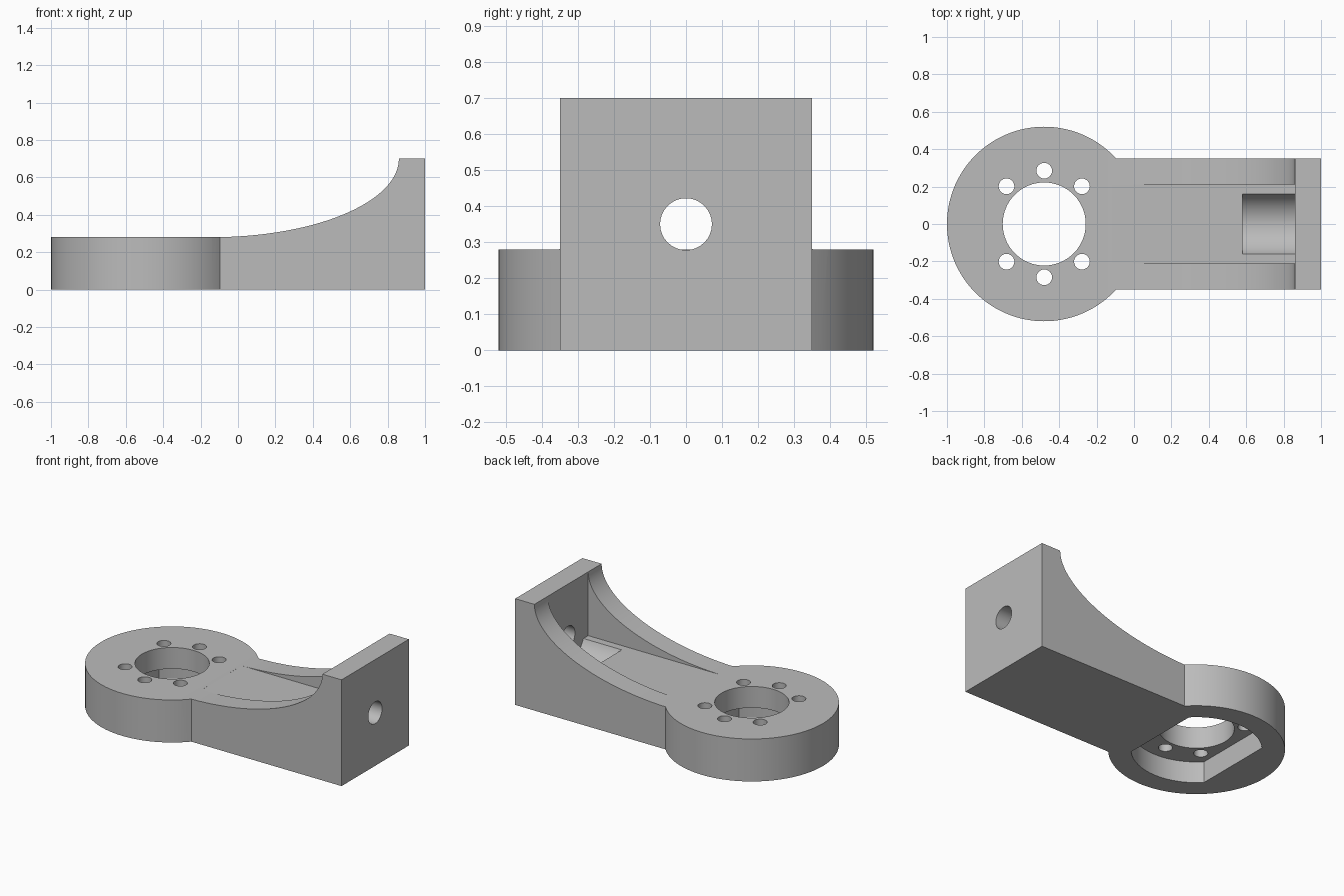
import bpy, bmesh
from math import sin, cos, pi, asin, acos, radians
from mathutils import Matrix, Vector

cube = bpy.data.objects.get("Cube")
if cube:
    bpy.data.objects.remove(cube, do_unlink=True)

HUB_X, HUB_R, HUB_H = -0.48, 0.52, 0.28
ARM_W, WALL_X, TOP = 0.35, 0.86, 0.70
CURVE_X = -0.14                      # where the ribs begin to rise
HOLE_Z = 0.35

grey = bpy.data.materials.new("grey plastic")
grey.use_nodes = True
grey.diffuse_color = (0.5, 0.5, 0.5, 1)
grey.node_tree.nodes["Principled BSDF"].inputs["Base Color"].default_value = (0.5, 0.5, 0.5, 1)


def prism(name, points, direction):
    """Extrude a closed outline of 3D points along a direction."""
    bm = bmesh.new()
    face = bm.faces.new([bm.verts.new(p) for p in points])
    out = bmesh.ops.extrude_face_region(bm, geom=[face])
    verts = [g for g in out["geom"] if isinstance(g, bmesh.types.BMVert)]
    bmesh.ops.translate(bm, verts=verts, vec=Vector(direction))
    bmesh.ops.recalc_face_normals(bm, faces=bm.faces)
    mesh = bpy.data.meshes.new(name)
    bm.to_mesh(mesh)
    bm.free()
    mesh.materials.append(grey)
    obj = bpy.data.objects.new(name, mesh)
    bpy.context.collection.objects.link(obj)
    return obj


def arc(cx, cy, r, start, end, n):
    steps = [start + (end - start) * i / n for i in range(n + 1)]
    return [(cx + r * cos(a), cy + r * sin(a)) for a in steps]


def circle(cx, cy, r, n):
    return arc(cx, cy, r, 0, 2 * pi, n)[:-1]


def upright(name, outline, z0, z1):
    return prism(name, [(x, y, z0) for x, y in outline], (0, 0, z1 - z0))


def lengthwise(name, r, x0, x1, n):
    ring = circle(0, HOLE_Z, r, n)
    return prism(name, [(x0, y, z) for y, z in ring], (x1 - x0, 0, 0))


# Keyhole-shaped block: round hub joined to the arm
a = asin(ARM_W / HUB_R)
outline = arc(HUB_X, 0, HUB_R, a, 2 * pi - a, 80) + [(1, -ARM_W), (1, ARM_W)]
bracket = upright("motor_bracket", outline, 0, TOP)

cutters = []

# Sweeping elliptical top of the arm
a_len, b_len = WALL_X - CURVE_X, TOP - HUB_H
sweep = [(-1.2, HUB_H)]
sweep += [(CURVE_X + a_len * sin(t), TOP - b_len * cos(t))
          for t in (pi / 2 * i / 48 for i in range(49))]
sweep += [(WALL_X, 0.9), (-1.2, 0.9)]
cutters.append(prism("sweep_cutter", [(x, -0.8, z) for x, z in sweep], (0, 1.6, 0)))

# Channel between the two ribs
channel = [(CURVE_X + 0.02, -0.21), (WALL_X, -0.21), (WALL_X, 0.21), (CURVE_X + 0.02, 0.21)]
cutters.append(upright("channel_cutter", channel, HUB_H, 0.9))

# Screw head recess and screw hole in the end wall
cutters.append(lengthwise("recess_cutter", 0.175, 0.58, WALL_X, 64))
cutters.append(lengthwise("screw_cutter", 0.072, 0.8, 1.1, 32))

# Hub bore and six bolt holes
cutters.append(upright("bore_cutter", circle(HUB_X, 0, 0.222, 64), -0.1, 0.5))
for deg in (45, 90, 135, 225, 270, 315):
    t = radians(deg)
    ring = circle(HUB_X + 0.285 * cos(t), 0.285 * sin(t), 0.042, 24)
    cutters.append(upright("bolt_cutter", ring, -0.1, 0.5))

# Underside recess: a circle with two flats
f = acos(0.28 / 0.385)
recess = arc(HUB_X, 0, 0.385, f, pi - f, 32) + arc(HUB_X, 0, 0.385, pi + f, 2 * pi - f, 32)
cutters.append(upright("underside_cutter", recess, -0.1, 0.14))

bpy.context.view_layer.objects.active = bracket
for cutter in cutters:
    cutter.hide_render = True
    mod = bracket.modifiers.new("cut", "BOOLEAN")
    mod.operation, mod.solver, mod.object = "DIFFERENCE", "EXACT", cutter
    bpy.ops.object.modifier_apply(modifier=mod.name)
    bpy.data.objects.remove(cutter, do_unlink=True)

bpy.ops.object.select_all(action="DESELECT")
bracket.select_set(True)
bpy.ops.object.shade_smooth_by_angle(angle=radians(30))
